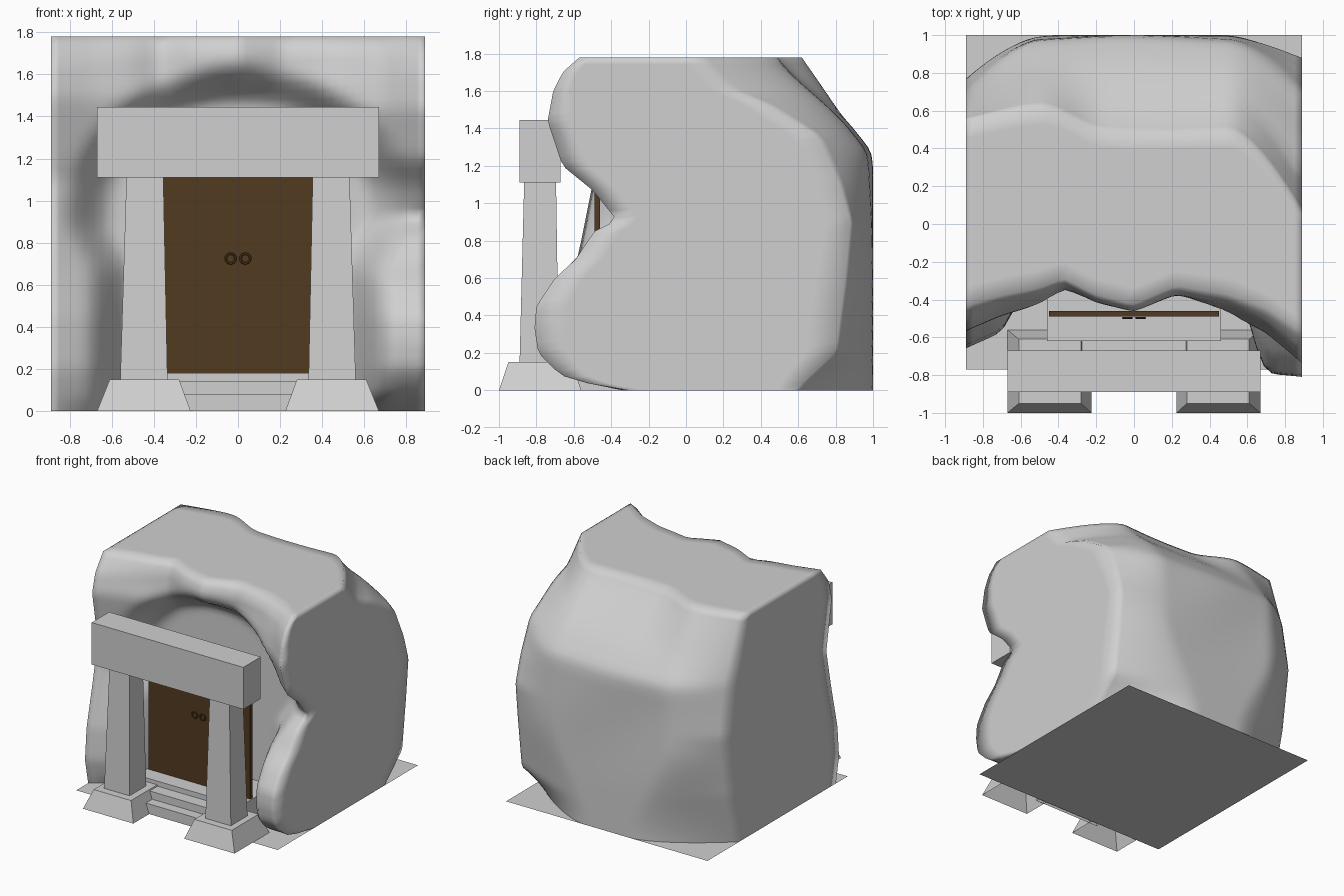
import bpy, bmesh, math

if "Cube" in bpy.data.objects:
    bpy.data.objects.remove(bpy.data.objects["Cube"])

def mat(name, rgb):
    m = bpy.data.materials.new(name)
    m.diffuse_color = (*rgb, 1)
    m.use_nodes = True
    m.node_tree.nodes["Principled BSDF"].inputs["Base Color"].default_value = m.diffuse_color
    return m

STONE = mat("grey_stone", (0.63, 0.63, 0.63))
WOOD = mat("brown_wood", (0.085, 0.043, 0.014))

def finish(name, bm, m):
    me = bpy.data.meshes.new(name)
    bm.to_mesh(me)
    bm.free()
    me.materials.append(m)
    ob = bpy.data.objects.new(name, me)
    bpy.context.collection.objects.link(ob)
    return ob

def block(name, lo, hi, m, top=None):
    """Box from lo to hi; top = (x0, y0, x1, y1) tapers the upper face. Open below if on the ground."""
    t = top or (lo[0], lo[1], hi[0], hi[1])
    bm = bmesh.new()
    rows = []
    for (x0, y0, x1, y1), z in (((lo[0], lo[1], hi[0], hi[1]), lo[2]), (t, hi[2])):
        rows.append([bm.verts.new(p) for p in
                     ((x0, y0, z), (x1, y0, z), (x1, y1, z), (x0, y1, z))])
    a, b = rows
    if lo[2] > 0:
        bm.faces.new(a[::-1])
    bm.faces.new(b)
    for i in range(4):
        k = (i + 1) % 4
        bm.faces.new((a[i], a[k], b[k], b[i]))
    return finish(name, bm, m)

def curve(pts, z):
    """Piecewise interpolation through (z, value) points."""
    for (z0, v0), (z1, v1) in zip(pts, pts[1:]):
        if z <= z1:
            return v0 + (v1 - v0) * (z - z0) / (z1 - z0)
    return pts[-1][1]

def smooth(t):
    t = min(1, max(0, t))
    return t * t * (3 - 2 * t)

# Rock outlines: front and back depth at the left side, right side and middle
FRONT_R = [(0, -.31), (.03, -.5), (.08, -.67), (.2, -.79), (.33, -.81), (.45, -.8), (.6, -.7),
           (.7, -.59), (.85, -.49), (.91, -.37), (1.07, -.5), (1.2, -.66),
           (1.44, -.74), (1.6, -.71), (1.7, -.66), (1.78, -.57)]
FRONT_L = [(0, -.62), (.2, -.66), (.45, -.64), (.8, -.56), (1.1, -.5), (1.5, -.57),
           (1.65, -.53), (1.78, -.43)]
# Depth of the overhanging lip along x
LIP = [(-.89, -.57), (-.7, -.49), (-.5, -.43), (-.37, -.37), (-.2, -.45), (0, -.5),
       (.22, -.41), (.5, -.48), (.7, -.58), (.89, -.74)]
BACK_M = [(0, 1.0), (1.2, 1.0), (1.28, .99), (1.47, .84), (1.78, .62)]
BACK_R = [(0, .58), (.2, .8), (.6, .85), (.9, .88), (1.1, .82), (1.36, .7),
          (1.54, .4), (1.6, .22), (1.78, .05)]
BACK_L = [(0, .6), (.4, .7), (.9, .77), (1.3, .7), (1.78, .55)]
W = .89
WALL = -.2

def front(x, z):
    u = (x + W) / (2 * W)
    rim = curve(FRONT_L, z) * (1 - u) + curve(FRONT_R, z) * u
    lip = curve(LIP, x) + .57 + .17 * u
    rim += lip * (smooth((z - .75) / .4) if x > 0 else 1)
    rim -= .08 * smooth((z - 1.6) / .18) * (1 - (x / W) ** 2)
    d = math.hypot(x, 1.15 * max(0, z - .95))
    low = 1 - smooth((z - .65) / .25)
    start = .58 - .1 * low
    s = smooth((d - start) / .24)
    return WALL + (min(rim, WALL) - WALL) * s if z < 1.6 else WALL + (rim - WALL) * s

def back(x, z):
    edge = curve(BACK_R if x > 0 else BACK_L, z)
    start = .2 + .3 * smooth(z / .8)
    t = max(0, (abs(x) - start) / (W - start))
    mid = curve(BACK_M, z) - .12 * smooth((z - 1.4) / .38) * smooth((x + .5) / .35)
    y = mid + (edge - mid) * t ** 1.5
    return min(1, y - .012 * (1 + math.sin(5 * x + 4 * z)) * (1 - t) * smooth(z - .3))

# Rock: stacked rings with flat sides and a flat top
NX, NS, NZ = 44, 10, 48
bm = bmesh.new()
rings = []
for i in range(NZ + 1):
    z = 1.78 * i / NZ
    xs = [-W + 2 * W * j / NX for j in range(NX + 1)]
    pts = [(x, front(x, z)) for x in xs]
    pts += [(W, front(W, z) + (back(W, z) - front(W, z)) * k / NS) for k in range(1, NS)]
    pts += [(x, back(x, z)) for x in reversed(xs)]
    pts += [(-W, back(-W, z) + (front(-W, z) - back(-W, z)) * k / NS) for k in range(1, NS)]
    rings.append([bm.verts.new((x, y, z)) for x, y in pts])
n = len(rings[0])
for a, b in zip(rings, rings[1:]):
    for j in range(n):
        k = (j + 1) % n
        bm.faces.new((a[j], a[k], b[k], b[j]))
r = rings[-1]
# Top surface as a grid joining the front rim to the back rim
left = [r[0]] + [r[n - k] for k in range(1, NS)] + [r[NX + NS + NX]]
right = [r[NX + k] for k in range(NS + 1)]
cols = [left]
for j in range(1, NX):
    f, b = r[j], r[NX + NS + NX - j]
    cols.append([f] + [bm.verts.new(f.co.lerp(b.co, k / NS)) for k in range(1, NS)] + [b])
cols.append(right)
for c, d in zip(cols, cols[1:]):
    for k in range(NS):
        bm.faces.new((c[k], d[k], d[k + 1], c[k + 1]))
for f in bm.faces:
    f.smooth = True
# Soften the front and back relief, keeping the cut planes in place
inner = [v for v in bm.verts if abs(v.co.x) < W - .001 and .001 < v.co.z < 1.779]
bmesh.ops.smooth_vert(bm, verts=inner, factor=.5, use_axis_x=False, use_axis_y=True, use_axis_z=False)
finish("rock", bm, STONE)

# Ground sheet under the rock
bm = bmesh.new()
bm.faces.new([bm.verts.new(p) for p in ((-W, -.77, 0), (-W, 1, 0), (W, 1, 0), (W, -.77, 0))])
finish("base_sheet", bm, STONE)

# Pillars with tapered footings
for s, side in ((-1, "left"), (1, "right")):
    def span(a, b):
        return sorted((s * a, s * b))
    x0, x1 = span(.225, .67)
    t0, t1 = span(.28, .61)
    block(side + "_footing", (x0, -1, 0), (x1, -.56, .15), STONE, (t0, -.95, t1, -.61))
    x0, x1 = span(.335, .56)
    t0, t1 = span(.355, .53)
    block(side + "_pillar", (x0, -.89, .14), (x1, -.68, 1.12), STONE, (t0, -.865, t1, -.695))

# Lintel and steps
block("lintel", (-.67, -.89, 1.11), (.67, -.67, 1.445), STONE)
block("lower_step", (-.3, -.8, 0), (.3, -.5, .08), STONE)
block("middle_step", (-.3, -.72, 0), (.3, -.5, .14), STONE)
block("door_platform", (-.46, -.62, 0), (.46, -.18, .18), STONE)

# Double door with ring handles
for s, side in ((-1, "left"), (1, "right")):
    x0, x1 = sorted((0, s * .45))
    block(side + "_door", (x0, -.49, .18), (x1, -.46, 1.17), WOOD)
    bpy.ops.mesh.primitive_torus_add(major_radius=.023, minor_radius=.006, major_segments=16,
                                     minor_segments=6, location=(s * .035, -.497, .725),
                                     rotation=(math.pi / 2, 0, 0))
    ring = bpy.context.object
    ring.name = side + "_door_ring"
    ring.data.materials.append(WOOD)
    bpy.ops.object.shade_smooth_by_angle()
